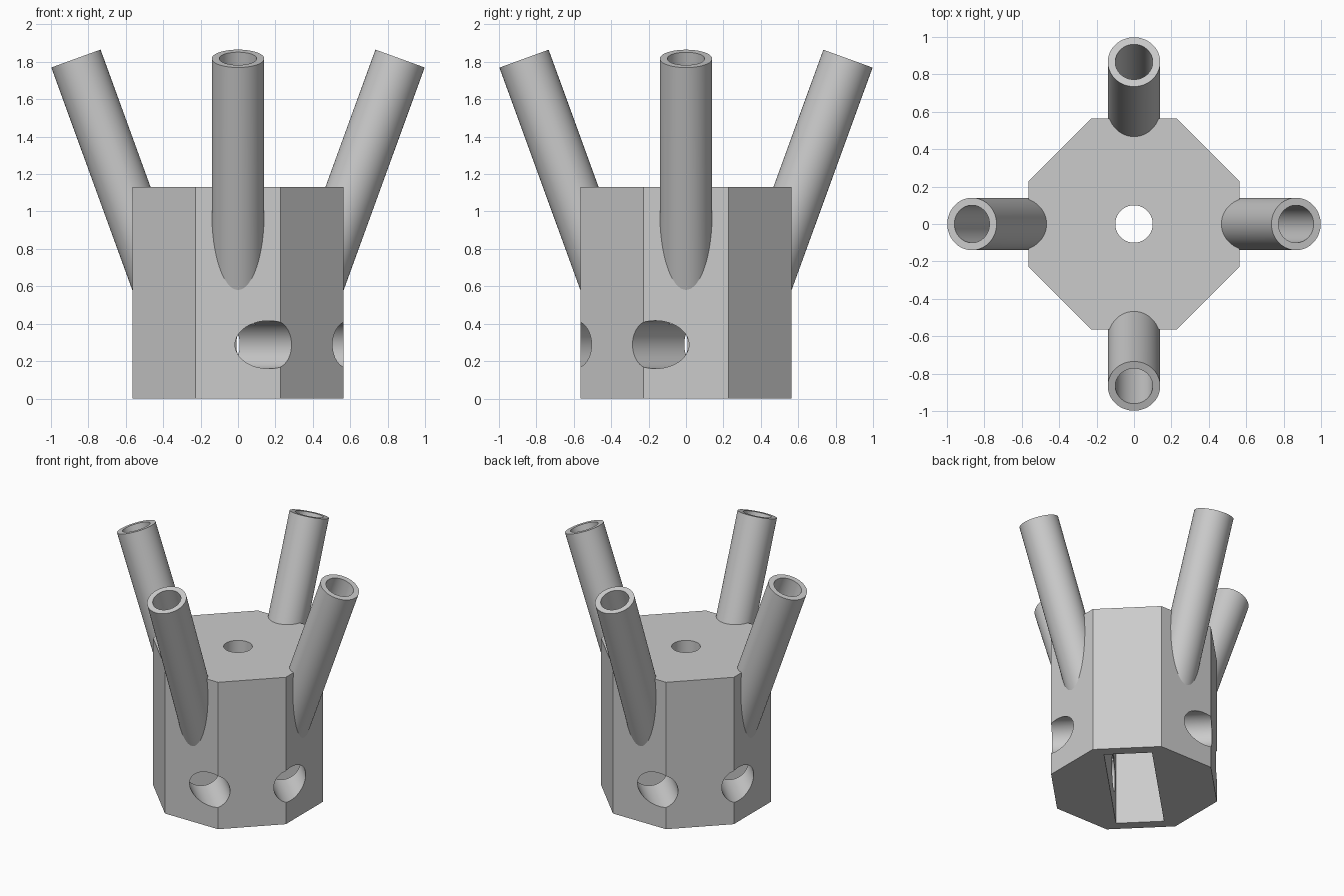
import bpy, bmesh, math
from mathutils import Vector, Matrix

if "Cube" in bpy.data.objects:
    bpy.data.objects.remove(bpy.data.objects["Cube"], do_unlink=True)

HALF, CORNER, HEIGHT = 0.565, 0.226, 1.13
TILT = math.radians(20)

grey = bpy.data.materials.new("plain_grey")
grey.use_nodes = True
grey.diffuse_color = (0.6, 0.6, 0.6, 1)
grey.node_tree.nodes["Principled BSDF"].inputs["Base Color"].default_value = (0.6, 0.6, 0.6, 1)


def to_object(name, bm):
    bmesh.ops.recalc_face_normals(bm, faces=bm.faces)
    mesh = bpy.data.meshes.new(name)
    bm.to_mesh(mesh)
    bm.free()
    mesh.materials.append(grey)
    obj = bpy.data.objects.new(name, mesh)
    bpy.context.collection.objects.link(obj)
    return obj


def rod(name, start, end, radius):
    """Closed cylinder between two points."""
    start, end = Vector(start), Vector(end)
    axis = end - start
    place = Matrix.Translation((start + end) / 2) @ axis.to_track_quat('Z', 'Y').to_matrix().to_4x4()
    bm = bmesh.new()
    bmesh.ops.create_cone(bm, cap_ends=True, segments=64, radius1=radius, radius2=radius,
                          depth=axis.length, matrix=place)
    return to_object(name, bm)


def combine(target, part, operation):
    mod = target.modifiers.new(part.name, 'BOOLEAN')
    mod.operation, mod.solver, mod.object = operation, 'EXACT', part
    bpy.context.view_layer.objects.active = target
    bpy.ops.object.modifier_apply(modifier=mod.name)
    bpy.data.objects.remove(part, do_unlink=True)


# Eight-sided block
bm = bmesh.new()
a, c = HALF, CORNER
outline = [(c, -a), (a, -c), (a, c), (c, a), (-c, a), (-a, c), (-a, -c), (-c, -a)]
base = bm.faces.new([bm.verts.new((x, y, 0)) for x, y in outline])
top = bmesh.ops.extrude_face_region(bm, geom=[base])["geom"]
bmesh.ops.translate(bm, vec=(0, 0, HEIGHT), verts=[v for v in top if isinstance(v, bmesh.types.BMVert)])
holder = to_object("holder_block", bm)

# Four leaning tubes, joined first and bored afterwards
lines = []
for i in range(4):
    out = Vector((math.cos(i * math.pi / 2), math.sin(i * math.pi / 2), 0))
    lean = out * math.sin(TILT) + Vector((0, 0, math.cos(TILT)))
    tip = out * 0.866 + Vector((0, 0, 1.817))
    lines.append((tip, lean))
for tip, lean in lines:
    combine(holder, rod("tube", tip - lean * 1.45, tip, 0.14), 'UNION')
for tip, lean in lines:
    combine(holder, rod("tube_bore", tip - lean * 1.5, tip + lean * 0.1, 0.1), 'DIFFERENCE')

# Diagonal pocket open at the bottom
bm = bmesh.new()
bmesh.ops.create_cube(bm, size=1, matrix=Matrix.Rotation(math.pi / 4, 4, 'Z')
                      @ Matrix.Translation((0, 0, 0.325)) @ Matrix.Diagonal((0.96, 0.336, 0.85, 1)))
combine(holder, to_object("pocket", bm), 'DIFFERENCE')

# Two parallel cross holes and the hole in the top
for side in (-1, 1):
    s = side * 0.2
    combine(holder, rod("cross_hole", (s + 0.8, s - 0.8, 0.288), (s - 0.8, s + 0.8, 0.288), 0.128), 'DIFFERENCE')
combine(holder, rod("top_hole", (0, 0, 0.6), (0, 0, 1.3), 0.1), 'DIFFERENCE')

# Smooth the round walls, keep every edge crisp
bpy.ops.object.select_all(action='DESELECT')
holder.select_set(True)
bpy.context.view_layer.objects.active = holder
bpy.ops.object.shade_smooth_by_angle(angle=math.radians(12))
